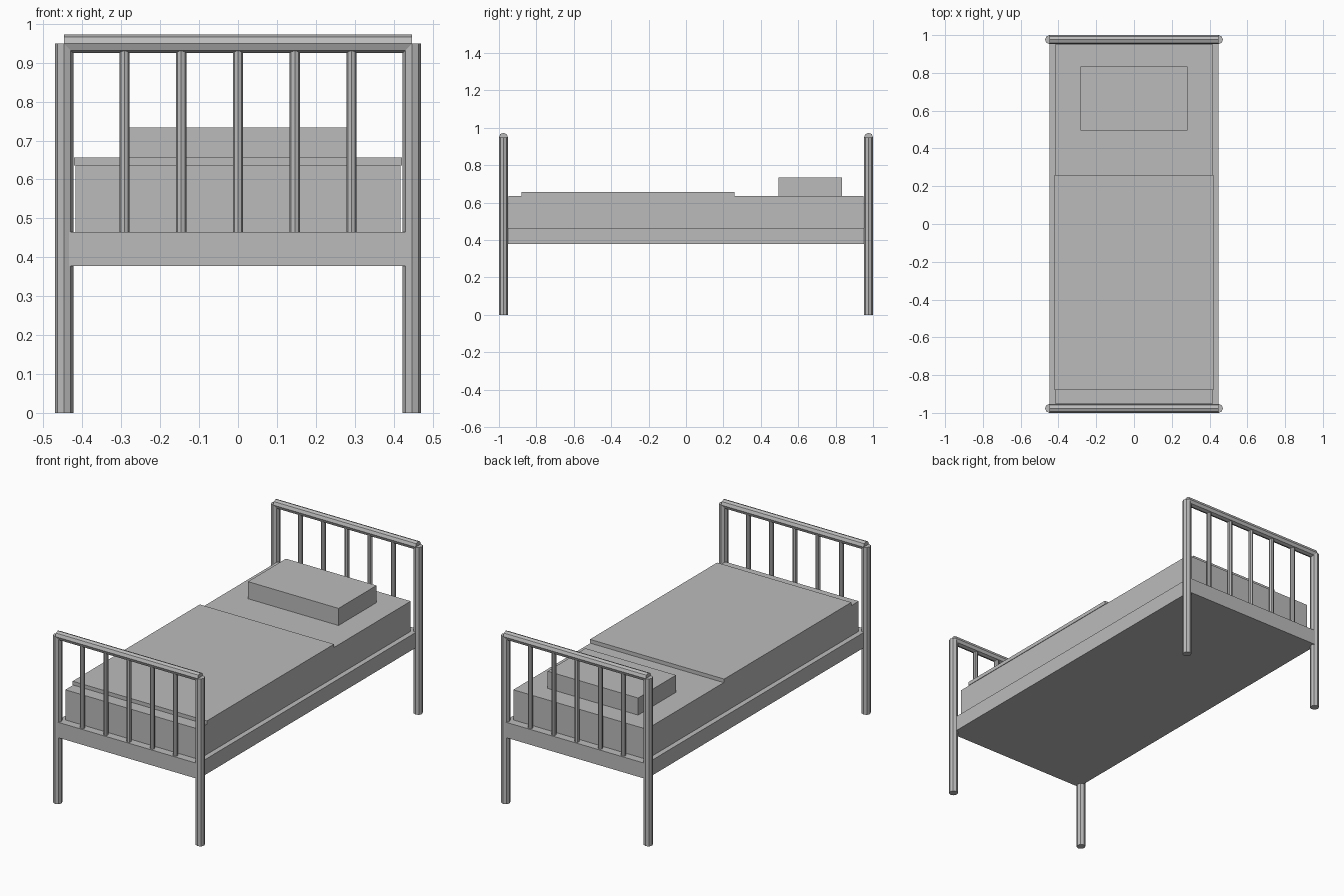
import bpy
import math

if "Cube" in bpy.data.objects:
    bpy.data.objects.remove(bpy.data.objects["Cube"], do_unlink=True)

# One plain grey for the whole bed
GREY = (0.5, 0.5, 0.5, 1.0)
grey = bpy.data.materials.new("plain_grey")
grey.use_nodes = True
grey.diffuse_color = GREY
grey.node_tree.nodes["Principled BSDF"].inputs["Base Color"].default_value = GREY


def box(name, x, y, z):
    """Box spanning the given (low, high) ranges."""
    spans = (x, y, z)
    bpy.ops.mesh.primitive_cube_add(size=1, location=[(a + b) / 2 for a, b in spans])
    ob = bpy.context.object
    ob.name = name
    ob.scale = [b - a for a, b in spans]
    bpy.ops.object.transform_apply(location=False, rotation=False, scale=True)
    ob.data.materials.append(grey)


def bar(name, radius, length, location, rotation=(0, 0, 0)):
    """Eight-sided flat-shaded bar."""
    bpy.ops.mesh.primitive_cylinder_add(vertices=8, radius=radius, depth=length,
                                        location=location, rotation=rotation)
    ob = bpy.context.object
    ob.name = name
    ob.data.materials.append(grey)


POST_X, POST_Y, POST_TOP = 0.447, 0.976, 0.949
POST_R, SPINDLE_R = 0.024, 0.013
BASE_LOW, BASE_TOP = 0.378, 0.465
MATTRESS_TOP = 0.636

# Base and bedding
box("bed_base", (-POST_X, POST_X), (-0.995, 0.995), (BASE_LOW, BASE_TOP))
box("mattress", (-0.418, 0.418), (-0.95, 0.95), (BASE_TOP, MATTRESS_TOP))
box("blanket", (-0.421, 0.421), (-0.88, 0.259), (MATTRESS_TOP, 0.657))
box("pillow", (-0.284, 0.284), (0.495, 0.835), (MATTRESS_TOP, 0.733))

# Matching foot and head ends: two posts, a top rail and five spindles
for end, y in (("foot", -POST_Y), ("head", POST_Y)):
    for side, x in (("left", POST_X), ("right", -POST_X)):
        bar(f"{end}_{side}_post", POST_R, POST_TOP, (x, y, POST_TOP / 2))
    bar(f"{end}_top_rail", POST_R, 2 * POST_X, (0, y, POST_TOP),
        (0, math.pi / 2, 0))
    for i in range(5):
        bar(f"{end}_spindle_{i + 1}", SPINDLE_R, POST_TOP - BASE_TOP,
            ((i - 2) * 0.146, y, (POST_TOP + BASE_TOP) / 2))
